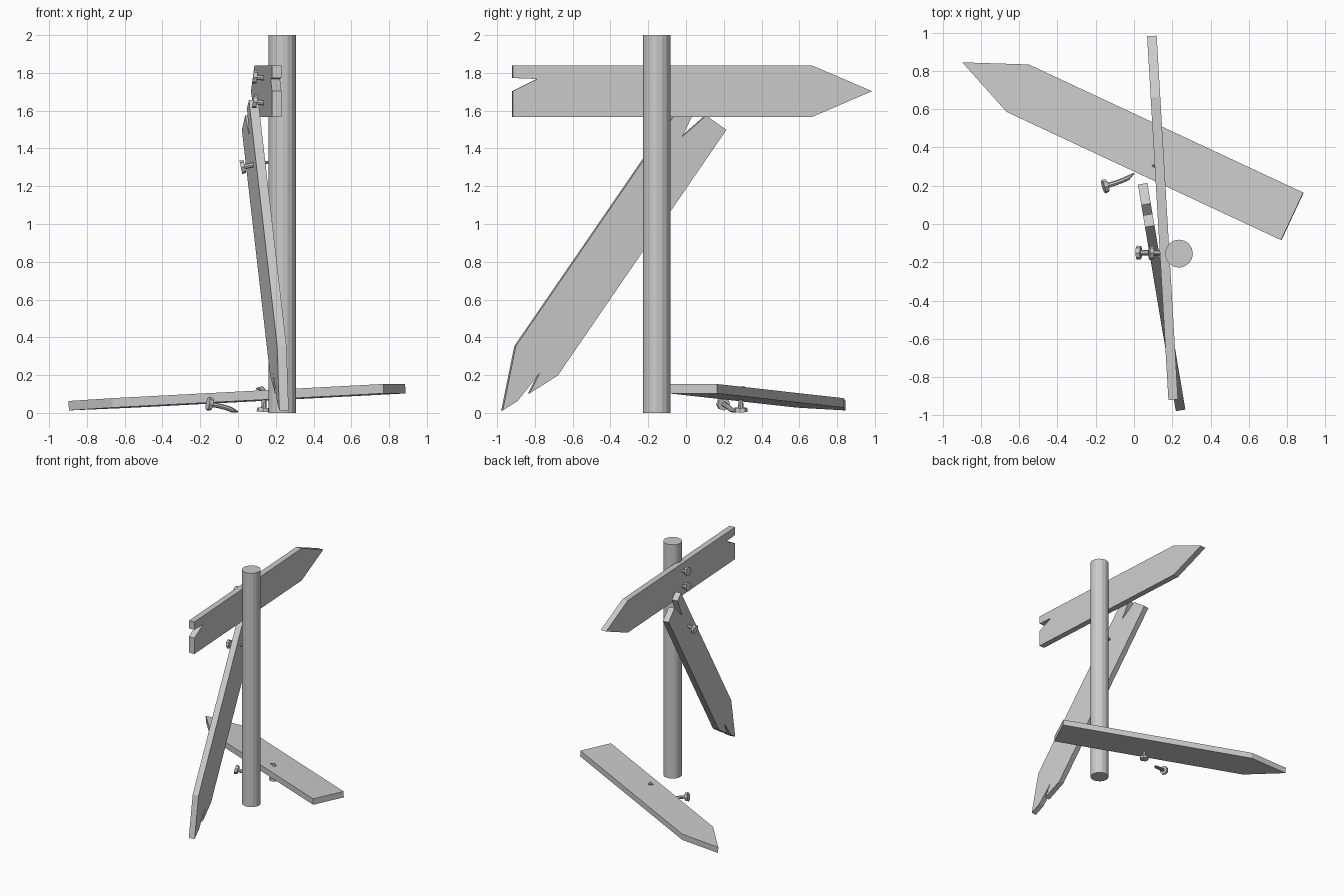
import bpy, bmesh
from math import cos, sin, pi
from mathutils import Vector

if "Cube" in bpy.data.objects:
    bpy.data.objects.remove(bpy.data.objects["Cube"])

HALF, SHOULDER, TIP, THICK = 0.137, 1.585, 1.905, 0.05


def finish(bm, name):
    bmesh.ops.recalc_face_normals(bm, faces=bm.faces)
    me = bpy.data.meshes.new(name)
    bm.to_mesh(me)
    bm.free()
    ob = bpy.data.objects.new(name, me)
    bpy.context.collection.objects.link(ob)
    return ob


def board(name, origin, along, normal, end_notch=(), tip_notch=()):
    """Arrow plank: square end at origin, point at TIP, thickness along normal."""
    o, u, n = Vector(origin), Vector(along).normalized(), Vector(normal)
    n = (n - u * n.dot(u)).normalized()
    v = n.cross(u)
    outline = [(0, -HALF), (SHOULDER, -HALF), (TIP, 0), *tip_notch,
               (SHOULDER, HALF), (0, HALF), *end_notch]
    bm = bmesh.new()
    f = bm.faces.new([bm.verts.new(o + u * s + v * t) for s, t in outline])
    ext = bmesh.ops.extrude_face_region(bm, geom=[f], use_keep_orig=True)
    verts = [e for e in ext["geom"] if isinstance(e, bmesh.types.BMVert)]
    bmesh.ops.translate(bm, verts=verts, vec=n * THICK)
    return finish(bm, name)


def nail(name, path, sides=8):
    """Wide flat head at the first point, shaft along the path, tapered tip."""
    p = [Vector(q) for q in path]
    neck = p[0] + (p[1] - p[0]).normalized() * 0.022
    pts = [p[0], neck, neck] + p[1:]
    radii = [0.037, 0.034, 0.014] + [0.013] * (len(p) - 2) + [0.003]
    bm = bmesh.new()
    rings = []
    for i, (c, r) in enumerate(zip(pts, radii)):
        tan = pts[min(i + 1, len(pts) - 1)] - pts[max(i - 1, 0)]
        if i < 3:
            tan = p[1] - p[0]
        tan.normalize()
        ref = Vector((0.1, 1, 0.05))
        a = (ref - tan * ref.dot(tan)).normalized()
        b = tan.cross(a)
        rings.append([bm.verts.new(c + (a * cos(k) + b * sin(k)) * r)
                      for k in (2 * pi * j / sides for j in range(sides))])
    for r0, r1 in zip(rings, rings[1:]):
        for j in range(sides):
            k = (j + 1) % sides
            bm.faces.new((r0[j], r0[k], r1[k], r1[j]))
    bm.faces.new(rings[0])
    bm.faces.new(rings[-1])
    return finish(bm, name)


# upright post
bpy.ops.mesh.primitive_cylinder_add(vertices=16, radius=0.073, depth=2,
                                    location=(0.235, -0.155, 1))
bpy.context.object.name = "post"

# board still level on the post, split at its square end
board("top_board", (0.18, -0.92, 1.703), (-0.0586, 1, 0), (1, 0.0586, 0),
      end_notch=[(0, 0.07), (0.13, 0.065), (0, 0)])

# board swung down, split at both ends
board("hanging_board", (0.039, 0.095, 1.577), (0.181, -1.079, -1.572),
      (1, 0.168, 0),
      end_notch=[(0, 0.005), (0.166, -0.037), (0, -0.062)],
      tip_notch=[(1.819, 0.037), (1.632, 0.05), (1.749, 0.067)])

# board fallen to the ground
board("fallen_board", (0.829, 0.039, 0.103), (-1.722, 0.804, -0.09), (0, 0, 1))

# nails holding the boards on the post
nail("upper_nail", [(0.08, -0.15, 1.78), (0.16, -0.15, 1.77), (0.22, -0.15, 1.765)])
nail("middle_nail", [(0.08, -0.15, 1.65), (0.16, -0.15, 1.637), (0.22, -0.15, 1.63)])
nail("lower_nail", [(0.015, -0.15, 1.30), (0.11, -0.15, 1.32), (0.19, -0.15, 1.33)])

# bent nails: one through the fallen board, one loose on the ground
nail("board_nail", [(0.135, 0.29, 0.005), (0.138, 0.29, 0.06), (0.142, 0.297, 0.11),
                    (0.125, 0.303, 0.13), (0.095, 0.305, 0.128)])
nail("loose_nail", [(-0.16, 0.195, 0.05), (-0.10, 0.213, 0.037), (-0.06, 0.228, 0.027),
                    (-0.03, 0.242, 0.015), (0.0, 0.265, 0.005)])
